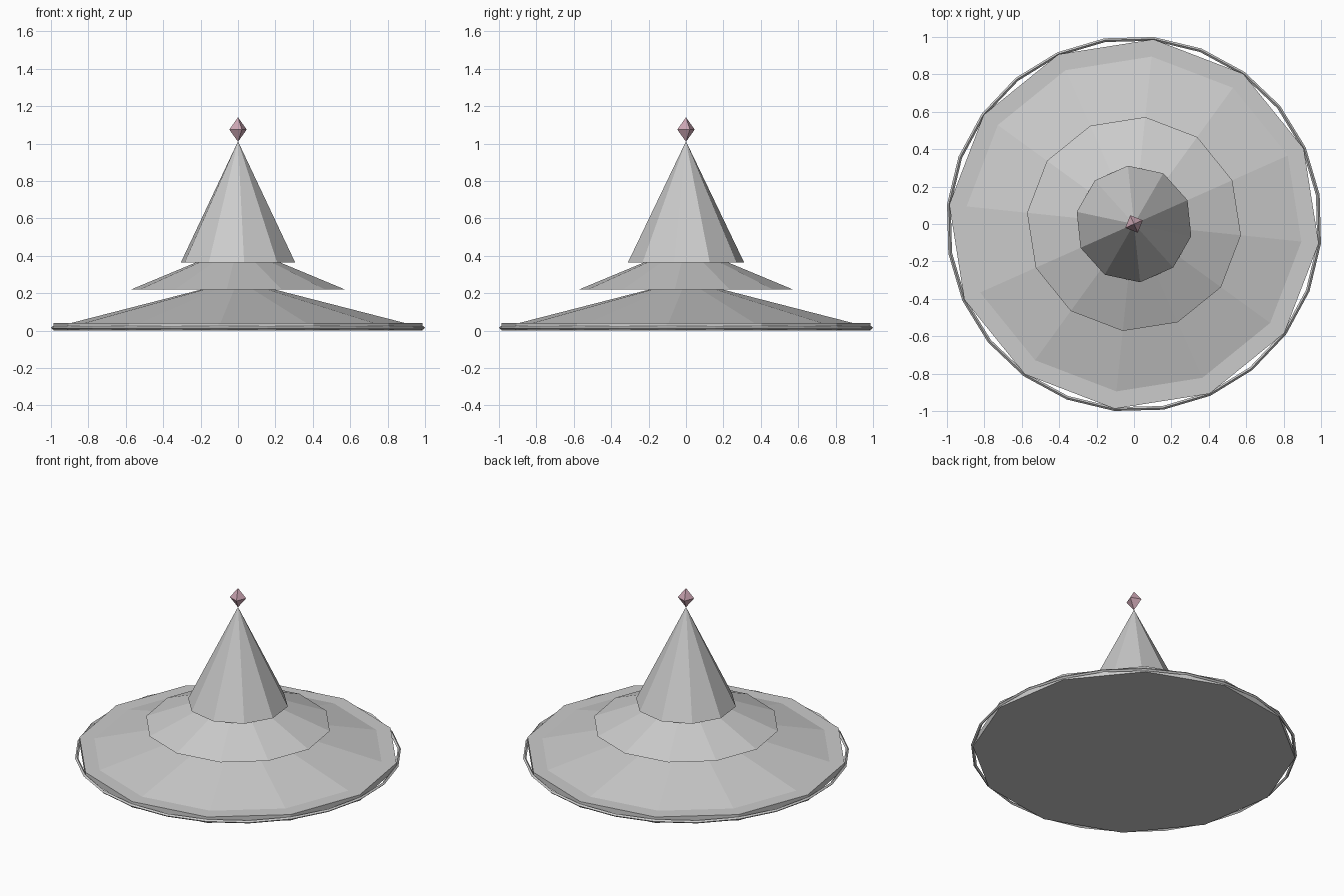
import bpy
from math import radians

TURN = radians(24)  # shared twist of every tier

cube = bpy.data.objects.get("Cube")
if cube:
    bpy.data.objects.remove(cube, do_unlink=True)


def material(name, rgb):
    mat = bpy.data.materials.new(name)
    mat.use_nodes = True
    mat.diffuse_color = (*rgb, 1)
    mat.node_tree.nodes["Principled BSDF"].inputs["Base Color"].default_value = (*rgb, 1)
    return mat


grey = material("pale_grey", (0.6, 0.6, 0.6))
pink = material("dusty_pink", (0.6, 0.38, 0.45))


def finish(name, mat):
    obj = bpy.context.object
    obj.name = name
    obj.data.materials.append(mat)
    bpy.ops.object.shade_flat()
    return obj


def tier(name, sides, low, high, bottom, top, mat):
    """Upright prism or cone whose first corner points along TURN."""
    bpy.ops.mesh.primitive_cone_add(
        vertices=sides, radius1=low, radius2=high, depth=top - bottom,
        location=(0, 0, (bottom + top) / 2))
    obj = finish(name, mat)
    # Align a corner with the shared twist (primitive corners start on +y)
    obj.rotation_euler.z = TURN - radians(90)
    return obj


# Base plate and the thin hoop around it
tier("base_plate", 12, 0.993, 0.993, 0, 0.04, grey)
bpy.ops.mesh.primitive_torus_add(
    major_segments=24, minor_segments=4, major_radius=0.995,
    minor_radius=0.01, location=(0, 0, 0.015), rotation=(0, 0, TURN))
finish("rim_hoop", grey)

# Stacked roof tiers
tier("lower_roof", 12, 0.9, 0, 0.04, 0.27, grey)
tier("middle_roof", 12, 0.575, 0, 0.22, 0.458, grey)
tier("spire", 10, 0.313, 0, 0.363, 1.012, grey)

# Eight-sided gem on the tip
tier("gem_lower", 4, 0, 0.051, 1.01, 1.075, pink)
tier("gem_upper", 4, 0.051, 0, 1.075, 1.14, pink)
bpy.ops.object.select_all(action="DESELECT")
for part in ("gem_lower", "gem_upper"):
    bpy.data.objects[part].select_set(True)
bpy.context.view_layer.objects.active = bpy.data.objects["gem_lower"]
bpy.ops.object.join()
bpy.context.object.name = "tip_gem"
